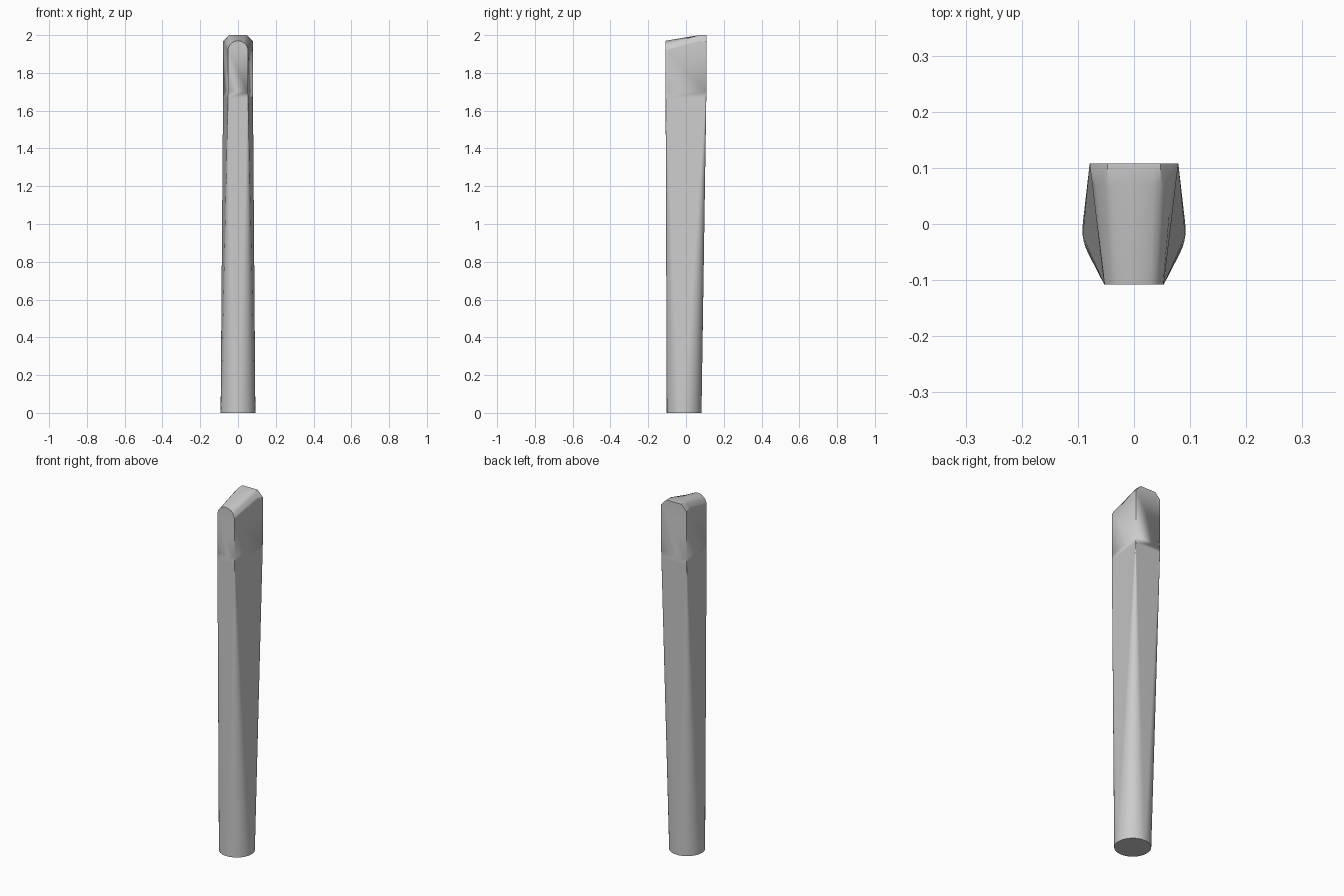
import bpy, bmesh, math

cube = bpy.data.objects.get("Cube")
if cube:
    bpy.data.objects.remove(cube)

RADIUS, CENTRE_Y = 0.092, -0.01          # round foot
FRONT_Y, BACK_Y = -0.108, 0.108          # wedge section of the upper part
FRONT_W, BACK_W, TOP_W = 0.053, 0.079, 0.047
CREASE_Z, SHOULDER_Z, TOP_Z = 1.7, 1.967, 2.0
ARC, ARCH = 12, 16


def half_width(y):
    return FRONT_W + (BACK_W - FRONT_W) * (y - FRONT_Y) / (BACK_Y - FRONT_Y)


tilt = math.atan2(BACK_W - FRONT_W, BACK_Y - FRONT_Y)
quarter = math.pi / 2

# Corners counter-clockwise, each with the arc of the foot that tapers into it
corners = [
    (FRONT_W, FRONT_Y, -quarter, -tilt),
    (BACK_W, BACK_Y, -tilt, quarter),
    (-BACK_W, BACK_Y, quarter, math.pi + tilt),
    (-FRONT_W, FRONT_Y, math.pi + tilt, 3 * quarter),
]


def shaft_ring(t):
    """Section that changes from a circle (t=0) to a sharp wedge (t=1)."""
    ring = []
    for cx, cy, a0, a1 in corners:
        for i in range(ARC + 1):
            a = a0 + (a1 - a0) * i / ARC
            px, py = RADIUS * math.cos(a), CENTRE_Y + RADIUS * math.sin(a)
            ring.append((px + (cx - px) * t, py + (cy - py) * t, t * CREASE_Z))
    return ring


def roof_front():
    z0 = SHOULDER_Z - FRONT_W + 0.003
    return [(FRONT_W * math.cos(math.pi * i / ARCH), FRONT_Y,
             z0 + FRONT_W * math.sin(math.pi * i / ARCH)) for i in range(ARCH + 1)]


def roof_chamfered(y):
    w, pts, q = half_width(y), [], ARCH // 4
    for i in range(ARCH + 1):
        j = min(i, ARCH - i)
        if j <= q:
            x = w + (TOP_W - w) * j / q
            z = SHOULDER_Z + (TOP_Z - SHOULDER_Z) * j / q
        else:
            x, z = TOP_W * (1 - (j - q) / q), TOP_Z
        pts.append((x if i <= ARCH // 2 else -x, y, z))
    return pts


bm = bmesh.new()


def add(points):
    return [bm.verts.new(p) for p in points]


# Tapering shaft
rings = [add(shaft_ring(t)) for t in (0, 0.2, 0.4, 0.6, 0.8, 0.92, 0.98, 1)]
count = len(rings[0])
for low, high in zip(rings, rings[1:]):
    for i in range(count):
        k = (i + 1) % count
        bm.faces.new((low[i], low[k], high[k], high[i]))
bm.faces.new(rings[0][::-1])

# Sloping roof: arched at the front, chamfered at the back
roof = [add(roof_front()), add(roof_chamfered(0.07)), add(roof_chamfered(BACK_Y))]
for a, b in zip(roof, roof[1:]):
    for i in range(ARCH):
        bm.faces.new((a[i], b[i], b[i + 1], a[i + 1]))

# Flat walls between the shaft and the roof
fr, br, bl, fl = [rings[-1][n * (ARC + 1)] for n in range(4)]
bm.faces.new([fl, fr] + roof[0])
bm.faces.new([br, bl] + roof[2][::-1])
bm.faces.new([fr, br] + [r[0] for r in reversed(roof)])
bm.faces.new([bl, fl] + [r[-1] for r in roof])

bmesh.ops.remove_doubles(bm, verts=bm.verts, dist=1e-5)
bmesh.ops.recalc_face_normals(bm, faces=bm.faces)

# Creases only at the foot rim and above the blend
for f in bm.faces:
    f.smooth = True
for e in bm.edges:
    zs = [v.co.z for v in e.verts]
    blend = min(zs) < CREASE_Z - 0.01 and max(zs) > 0.01
    e.smooth = blend or e.calc_face_angle(0) < math.radians(35)

mesh = bpy.data.meshes.new("tapered_post")
bm.to_mesh(mesh)
bm.free()
post = bpy.data.objects.new("tapered_post", mesh)
bpy.context.collection.objects.link(post)

normals = post.modifiers.new("even_shading", 'WEIGHTED_NORMAL')
normals.keep_sharp = True

# Plain grey
grey = bpy.data.materials.new("light_grey")
grey.use_nodes = True
colour = (0.6, 0.6, 0.6, 1)
grey.diffuse_color = colour
grey.node_tree.nodes["Principled BSDF"].inputs["Base Color"].default_value = colour
mesh.materials.append(grey)
